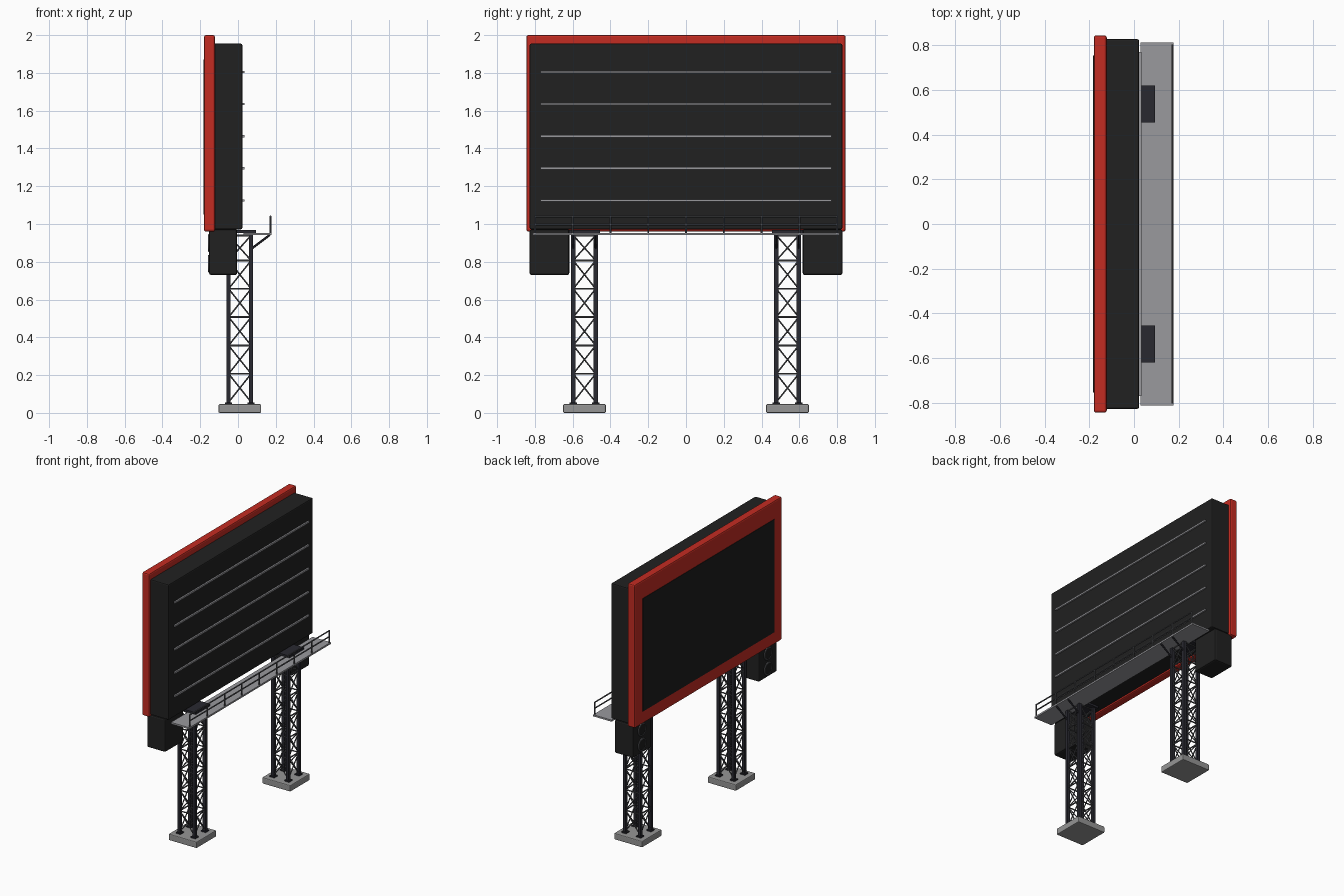
import bpy, math
from mathutils import Vector

cube = bpy.data.objects.get("Cube")
if cube:
    bpy.data.objects.remove(cube, do_unlink=True)


def material(name, r, g, b):
    m = bpy.data.materials.new(name)
    m.use_nodes = True
    m.diffuse_color = (r, g, b, 1)
    bsdf = next(n for n in m.node_tree.nodes if n.type == 'BSDF_PRINCIPLED')
    bsdf.inputs["Base Color"].default_value = (r, g, b, 1)
    return m


RED = material("red paint", 0.55, 0.025, 0.016)
BLACK = material("black casing", 0.015, 0.015, 0.015)
SCREEN = material("dark screen", 0.012, 0.012, 0.012)
STEEL = material("dark blue steel", 0.022, 0.022, 0.03)
BRACE = material("grey steel", 0.09, 0.092, 0.1)
GALV = material("galvanised metal", 0.32, 0.32, 0.34)
CONCRETE = material("concrete", 0.3, 0.3, 0.3)


def box(name, x, y, z, mat, bevel=0):
    """Box from (min, max) pairs."""
    bpy.ops.mesh.primitive_cube_add(size=1, location=[(a + b) / 2 for a, b in (x, y, z)])
    o = bpy.context.object
    o.name = name
    o.scale = [b - a for a, b in (x, y, z)]
    bpy.ops.object.transform_apply(location=False, rotation=False, scale=True)
    o.data.materials.append(mat)
    if bevel:
        mod = o.modifiers.new("bevel", 'BEVEL')
        mod.width = bevel
        mod.segments = 2
    return o


def bar(name, a, b, radius, mat, sides=6):
    """Straight rod between two points."""
    a, b = Vector(a), Vector(b)
    bpy.ops.mesh.primitive_cylinder_add(vertices=sides, radius=radius, depth=(b - a).length,
                                        location=(a + b) / 2)
    o = bpy.context.object
    o.name = name
    o.rotation_euler = (b - a).to_track_quat('Z', 'Y').to_euler()
    o.data.materials.append(mat)
    if sides > 6:
        bpy.ops.object.shade_smooth_by_angle()
    return o


# Display: red frame, dark panel, rear casing
box("display_frame", (-0.18, -0.122), (-0.845, 0.845), (0.96, 2.0), RED, 0.01)
box("display_screen", (-0.183, -0.17), (-0.755, 0.755), (1.05, 1.87), SCREEN)
box("rear_casing", (-0.13, 0.023), (-0.828, 0.828), (0.972, 1.955), BLACK, 0.008)
for i in range(5):
    z = 1.125 + 0.17 * i
    box("rear_rib", (0.02, 0.034), (-0.77, 0.77), (z - 0.006, z + 0.006), GALV)

# Towers, speakers and everything that repeats at both ends
TX, TY, HALF = 0.01, 0.5375, 0.0595
LEVELS = [0.057 + 0.15 * i for i in range(6)] + [0.94]
for s in (-1, 1):
    cy = s * TY
    box("foundation_pad", (TX - 0.113, TX + 0.113), (cy - 0.113, cy + 0.113), (0, 0.046), CONCRETE, 0.006)
    box("top_plate", (TX - 0.085, TX + 0.085), (cy - 0.083, cy + 0.083), (0.953, 0.967), STEEL)

    corners = [(TX + HALF * i, cy + HALF * j) for i, j in ((-1, -1), (1, -1), (1, 1), (-1, 1))]
    for k, (x, y) in enumerate(corners):
        box("tower_leg", (x - 0.011, x + 0.011), (y - 0.011, y + 0.011), (0.046, 0.956), STEEL)
        box("leg_foot", (x - 0.019, x + 0.019), (y - 0.019, y + 0.019), (0.044, 0.054), STEEL)
        # Lattice on the side between this leg and the next
        nx, ny = corners[(k + 1) % 4]
        for z in LEVELS[1:]:
            bar("tower_rung", (x, y, z), (nx, ny, z), 0.005, BRACE)
        for z0, z1 in zip(LEVELS, LEVELS[1:]):
            bar("tower_diagonal", (x, y, z0), (nx, ny, z1), 0.004, BRACE)
            bar("tower_diagonal", (x, y, z1), (nx, ny, z0), 0.004, BRACE)

    # Walkway brackets
    for j in (-1, 1):
        y = cy + j * HALF
        bar("walkway_bracket", (0.07, y, 0.868), (0.168, y, 0.942), 0.006, STEEL)

    # Speaker cabinet with two drivers
    y0, y1 = sorted((s * 0.618, s * 0.828))
    box("speaker_cabinet", (-0.153, -0.005), (y0, y1), (0.73, 0.972), BLACK, 0.01)
    yc = (y0 + y1) / 2
    for z in (0.79, 0.9):
        bpy.ops.mesh.primitive_torus_add(major_radius=0.042, minor_radius=0.006, major_segments=24,
                                         minor_segments=6, location=(-0.153, yc, z),
                                         rotation=(0, math.pi / 2, 0))
        ring = bpy.context.object
        ring.name = "speaker_ring"
        ring.data.materials.append(BRACE)
        bpy.ops.object.shade_smooth_by_angle()
        bar("speaker_cone", (-0.156, yc, z), (-0.15, yc, z), 0.04, SCREEN, 24)

# Walkway and railing
box("walkway_deck", (0.03, 0.177), (-0.812, 0.812), (0.941, 0.953), GALV)
for i in range(9):
    y = -0.8 + 0.2 * i
    bar("railing_post", (0.172, y, 0.95), (0.172, y, 1.04), 0.005, BRACE)
for z in (0.997, 1.04):
    bar("railing_rail", (0.172, -0.803, z), (0.172, 0.803, z), 0.005, BRACE)
